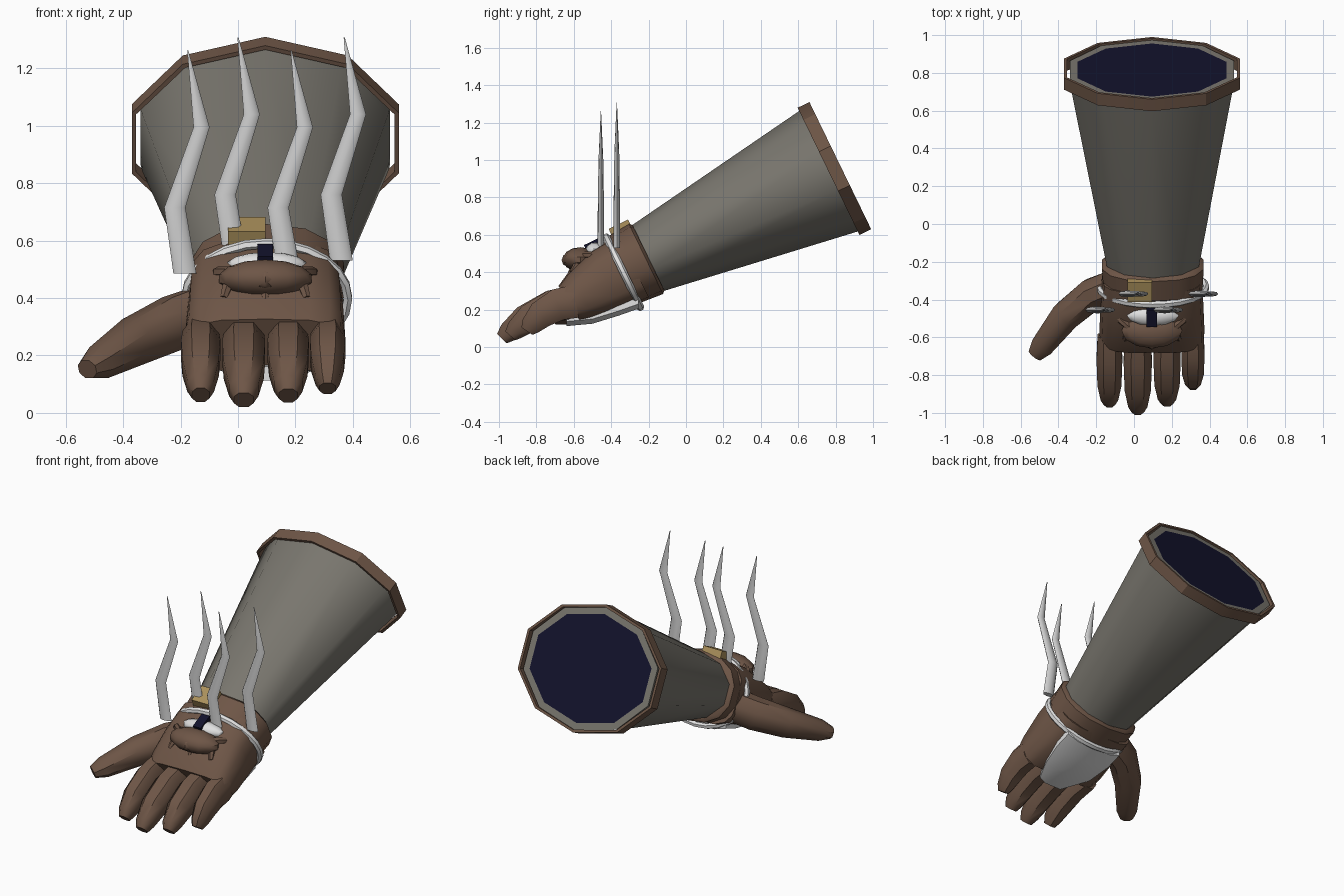
import bpy, bmesh, math
from mathutils import Vector as V

if "Cube" in bpy.data.objects:
    bpy.data.objects.remove(bpy.data.objects["Cube"])

X, Y, Z = V((1, 0, 0)), V((0, 1, 0)), V((0, 0, 1))
AX = V((0, 0.9, 0.437)).normalized()    # forearm axis, wrist to opening
UP = V((0, -0.437, 0.9)).normalized()   # across the forearm


def mat(name, col):
    m = bpy.data.materials.new(name)
    m.diffuse_color = (*col, 1)
    m.use_nodes = True
    m.node_tree.nodes["Principled BSDF"].inputs["Base Color"].default_value = m.diffuse_color
    return m


LEATHER = mat("brown leather", (0.155, 0.092, 0.062))
CLOTH = mat("grey cloth", (0.19, 0.18, 0.155))
NAVY = mat("dark navy", (0.006, 0.006, 0.025))
SILVER = mat("silver", (0.62, 0.62, 0.62))
WHITE = mat("white metal", (0.75, 0.75, 0.75))
GOLD = mat("gold", (0.42, 0.29, 0.11))


def finish(name, bm, m, angle=45):
    bmesh.ops.recalc_face_normals(bm, faces=bm.faces)
    me = bpy.data.meshes.new(name)
    bm.to_mesh(me)
    bm.free()
    me.materials.append(m)
    ob = bpy.data.objects.new(name, me)
    bpy.context.collection.objects.link(ob)
    if angle:
        bpy.ops.object.select_all(action='DESELECT')
        ob.select_set(True)
        bpy.context.view_layer.objects.active = ob
        bpy.ops.object.shade_smooth_by_angle(angle=math.radians(angle))
    return ob


def loft(name, secs, n, m, power=1.0, caps=True, loop=False, phase=90, angle=45):
    """Skin sections (centre, dir a, dir b, radius a, radius b)."""
    bm = bmesh.new()
    rings = []
    for c, a, b, ra, rb in secs:
        ring = []
        for i in range(n):
            t = math.radians(phase) + math.tau * i / n
            p, q = math.cos(t), math.sin(t)
            p = math.copysign(abs(p) ** power, p)
            q = math.copysign(abs(q) ** power, q)
            ring.append(bm.verts.new(V(c) + a * (p * ra) + b * (q * rb)))
        rings.append(ring)
    pairs = list(zip(rings, rings[1:]))
    if loop:
        pairs.append((rings[-1], rings[0]))
    for r, s in pairs:
        for i in range(n):
            j = (i + 1) % n
            bm.faces.new((r[i], r[j], s[j], s[i]))
    if caps and not loop:
        bm.faces.new(rings[0])
        bm.faces.new(rings[-1])
    return finish(name, bm, m, angle)


def tube(name, pts, radii, n, m, ref=X, **kw):
    """Loft along a path; radii are (across ref, other) pairs."""
    pts = [V(p) for p in pts]
    secs = []
    for i, p in enumerate(pts):
        t = (pts[min(i + 1, len(pts) - 1)] - pts[max(i - 1, 0)]).normalized()
        a = (ref - t * ref.dot(t)).normalized()
        secs.append((p, a, t.cross(a), *radii[i]))
    return loft(name, secs, n, m, **kw)


def ellipsoid(name, c, r, m, seg=12, rings=7):
    bm = bmesh.new()
    bmesh.ops.create_uvsphere(bm, u_segments=seg, v_segments=rings, radius=1)
    for v in bm.verts:
        v.co = V(c) + V((v.co.x * r[0], v.co.y * r[1], v.co.z * r[2]))
    return finish(name, bm, m)


def slab(name, c, size, axes, m):
    bm = bmesh.new()
    bmesh.ops.create_cube(bm, size=1)
    for v in bm.verts:
        v.co = V(c) + sum((axes[k] * (v.co[k] * size[k]) for k in range(3)), V())
    return finish(name, bm, m, 0)


# Sleeve: flared decagon, with a rim face and dark lining at the opening
END = V((0.095, 0.815, 0.966))
WRIST = V((0.1, -0.205, 0.475))
loft("sleeve", [(WRIST, X, UP, 0.255, 0.195), (END - AX * 0.06, X, UP, 0.45, 0.358),
                (END, X, UP, 0.457, 0.364), (END, X, UP, 0.415, 0.322)],
     10, CLOTH, caps=False)
loft("sleeve_lining", [(END, X, UP, 0.415, 0.322), (END - AX * 0.02, X, UP, 0.40, 0.31)],
     10, NAVY, angle=0)

# Trim band around the opening, standing slightly off the sleeve
RIM = V((0.095, 0.825, 0.97))
loft("opening_trim", [(RIM - AX * 0.07, X, UP, 0.489, 0.378), (RIM, X, UP, 0.489, 0.378),
                      (RIM, X, UP, 0.473, 0.362), (RIM - AX * 0.07, X, UP, 0.473, 0.362)],
     10, LEATHER, loop=True, angle=30)

# Wrist cuff
loft("wrist_cuff", [(WRIST - AX * 0.13, X, UP, 0.268, 0.198),
                    (WRIST - AX * 0.01, X, UP, 0.275, 0.208),
                    (WRIST + AX * 0.005, X, UP, 0.255, 0.195)], 14, LEATHER, power=0.85)

# Hand: boxy loft bending down to the knuckles
tube("hand", [(0.095, -0.28, 0.43), (0.095, -0.42, 0.36), (0.095, -0.56, 0.275), (0.095, -0.625, 0.235)],
     [(0.265, 0.19), (0.272, 0.18), (0.278, 0.14), (0.275, 0.108)], 16, LEATHER, power=0.6)

# Four fingers: x, tip y, tip z, half width
for i, (x, ty, tz, w) in enumerate([(-0.13, -0.945, 0.062, 0.073), (0.02, -0.985, 0.045, 0.08),
                                    (0.175, -0.94, 0.06, 0.077), (0.312, -0.85, 0.085, 0.066)]):
    a, b = V((x, -0.59, 0.245)), V((x, ty, tz))
    pts = [a.lerp(b, f) + V((0, -0.02, 0.035)) * (4 * f * (1 - f)) for f in (0, 0.3, 0.65, 0.9, 1)]
    tube("finger_%d" % (i + 1), pts,
         [(w * .92, .095), (w, .092), (w * .93, .08), (w * .68, .058), (w * .45, .038)],
         8, LEATHER, power=0.85, phase=22.5)

# Thumb
tube("thumb", [(-0.09, -0.32, 0.36), (-0.22, -0.37, 0.315), (-0.36, -0.485, 0.25),
               (-0.485, -0.645, 0.175), (-0.525, -0.695, 0.152)],
     [(.10, .09), (.10, .09), (.088, .085), (.062, .066), (.036, .042)], 8, LEATHER, ref=Z, phase=22.5)

# Strap ring around the hand
C = V((0.1, -0.335, 0.4))
secs = []
for i in range(24):
    t = math.tau * i / 24
    d = X * math.cos(t) + UP * math.sin(t)
    secs.append((C + X * (0.283 * math.cos(t)) + UP * (0.212 * math.sin(t)), d, AX, 0.017, 0.02))
loft("strap_ring", secs, 6, WHITE, loop=True)

# Palm plate following the underside of the hand
bm = bmesh.new()
grid = []
for y, z, w in [(-0.255, 0.205, 0.2), (-0.36, 0.168, 0.2), (-0.5, 0.125, 0.17), (-0.64, 0.112, 0.1)]:
    grid.append([[bm.verts.new((0.1 + s * w, y, z + (0.025 if abs(s) == 1 else 0) + h))
                  for s in (-1, -.6, .6, 1)] for h in (0, 0.05)])
for r, s in zip(grid, grid[1:]):
    for k in range(3):
        for h in (0, 1):
            bm.faces.new((r[h][k], r[h][k + 1], s[h][k + 1], s[h][k]))
    for k in (0, 3):
        bm.faces.new((r[0][k], r[1][k], s[1][k], s[0][k]))
for r in (grid[0], grid[-1]):
    for k in range(3):
        bm.faces.new((r[0][k], r[0][k + 1], r[1][k + 1], r[1][k]))
finish("palm_plate", bm, WHITE, 30)

# Four wavy claws: base x, y, base z, first bend z
for i, (x, y, z0, zb) in enumerate([(-0.22, -0.455, 0.485, 0.715), (-0.045, -0.37, 0.54, 0.76),
                                    (0.14, -0.455, 0.50, 0.715), (0.325, -0.37, 0.53, 0.76)]):
    loft("claw_%d" % (i + 1),
         [((x + 0.035, y, z0), X, Y, .04, .018), ((x, y, zb), X, Y, .037, .017),
          ((x + 0.093, y, zb + 0.28), X, Y, .028, .013), ((x + 0.045, y, zb + 0.548), X, Y, .002, .001)],
         8, SILVER)

# Gold buckle on top of the wrist
slab("gold_buckle", (0.03, -0.35, 0.632), (0.13, 0.115, 0.055), (X, AX, UP), GOLD)

# Ornament on the back of the hand: rounded body, snout, feet and arms
ellipsoid("ornament_body", (0.095, -0.565, 0.468), (0.165, 0.095, 0.066), LEATHER)
ellipsoid("ornament_snout", (0.095, -0.635, 0.465), (0.035, 0.03, 0.035), LEATHER, 6, 4)
for s, side in ((-1, "left"), (1, "right")):
    x = 0.095 + s * 0.145
    tube("ornament_foot_" + side, [(x - s * .02, -0.57, 0.46), (x, -0.61, 0.40)],
         [(.022, .022), (.014, .014)], 6, LEATHER)
    tube("ornament_arm_" + side, [(x - s * .03, -0.55, 0.49), (x + s * .02, -0.51, 0.49), (x + s * .03, -0.45, 0.47)],
         [(.02, .02), (.02, .02), (.015, .015)], 6, LEATHER)
tube("ornament_chin", [(0.095, -0.6, 0.43), (0.095, -0.625, 0.395)], [(.02, .015), (.01, .008)], 6, LEATHER)

# White mount and dark gem behind the ornament
ellipsoid("ornament_mount", (0.1, -0.485, 0.515), (0.14, 0.055, 0.045), WHITE)
slab("dark_gem", (0.095, -0.495, 0.553), (0.055, 0.1, 0.03), (X, AX, UP), NAVY)
